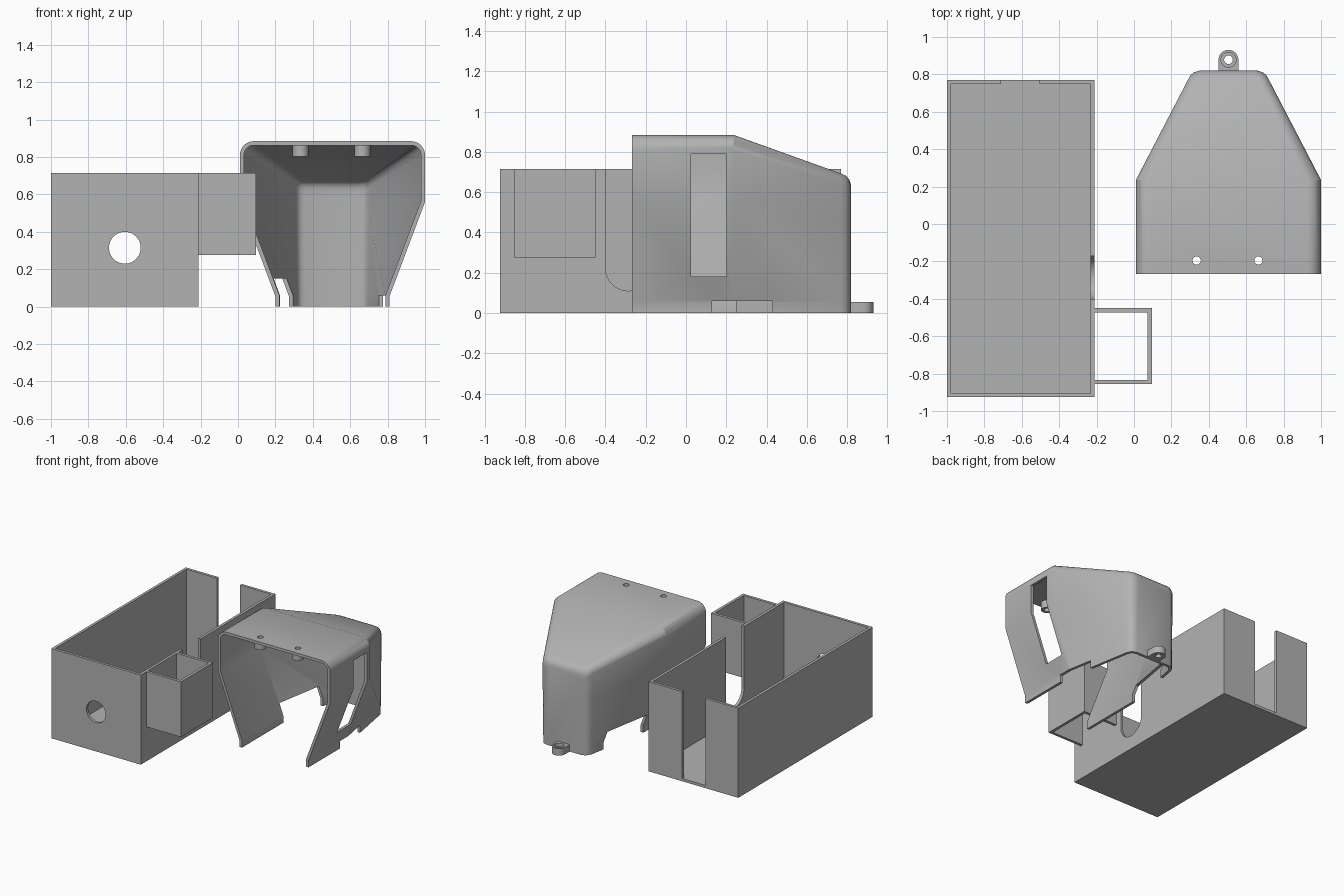
import bpy, bmesh, math
from mathutils import Matrix

if "Cube" in bpy.data.objects:
    bpy.data.objects.remove(bpy.data.objects["Cube"])

grey = bpy.data.materials.new("grey plastic")
grey.diffuse_color = (0.45, 0.45, 0.45, 1)
grey.use_nodes = True
grey.node_tree.nodes["Principled BSDF"].inputs["Base Color"].default_value = grey.diffuse_color
T = 0.022          # wall thickness
CX = 0.505         # hood centre line


def to_object(name, bm):
    mesh = bpy.data.meshes.new(name)
    bm.to_mesh(mesh)
    bm.free()
    mesh.materials.append(grey)
    ob = bpy.data.objects.new(name, mesh)
    bpy.context.collection.objects.link(ob)
    return ob


def box(name, x0, x1, y0, y1, z0, z1):
    bm = bmesh.new()
    bmesh.ops.create_cube(bm, size=1)
    for v in bm.verts:
        v.co.x = x1 if v.co.x > 0 else x0
        v.co.y = y1 if v.co.y > 0 else y0
        v.co.z = z1 if v.co.z > 0 else z0
    return to_object(name, bm)


def cylinder(name, centre, r, length, axis='Z', n=48):
    bm = bmesh.new()
    bmesh.ops.create_cone(bm, cap_ends=True, segments=n, radius1=r, radius2=r, depth=length)
    turn = {'X': Matrix.Rotation(math.pi / 2, 4, 'Y'),
            'Y': Matrix.Rotation(math.pi / 2, 4, 'X'), 'Z': Matrix()}[axis]
    bm.transform(Matrix.Translation(centre) @ turn)
    return to_object(name, bm)


def apply_all(ob):
    bpy.context.view_layer.objects.active = ob
    for m in list(ob.modifiers):
        bpy.ops.object.modifier_apply(modifier=m.name)


def cut(ob, *cutters):
    for c in cutters:
        m = ob.modifiers.new("cut", 'BOOLEAN')
        m.operation, m.solver, m.object = 'DIFFERENCE', 'EXACT', c
    apply_all(ob)
    for c in cutters:
        bpy.data.objects.remove(c)


def smooth(ob):
    bpy.ops.object.select_all(action='DESELECT')
    ob.select_set(True)
    bpy.context.view_layer.objects.active = ob
    bpy.ops.object.shade_smooth_by_angle(angle=math.radians(30))


# Open tray with a cable hole, a back slot and a round-bottomed side slot
tray = box("tray", -1, -0.21, -0.925, 0.77, 0, 0.715)
cut(tray,
    box("c", -1 + T, -0.21 - T, -0.925 + T, 0.77 - T, T, 1),
    cylinder("c", (-0.605, -0.92, 0.315), 0.085, 0.2, 'Y'),
    box("c", -0.71, -0.505, 0.70, 0.9, T, 1),
    box("c", -0.28, -0.1, -0.40, -0.17, 0.225, 1),
    cylinder("c", (-0.2, -0.285, 0.225), 0.115, 0.16, 'X'))
smooth(tray)

# Side pocket, open at the top and bottom
pocket = box("side_pocket", -0.215, 0.095, -0.855, -0.45, 0.275, 0.715)
cut(pocket, box("c", -0.3, 0.095 - T, -0.855 + T, -0.45 - T, 0, 1))


def section(y, w, top, knee, foot, r=0.075, n=8):
    """Half outline of the hood from foot to roof, then mirrored."""
    half = [(foot, 0), (foot, 0.055), (w, knee)]
    for i in range(n + 1):
        a = math.pi / 2 * i / n
        half.append((w - r + r * math.cos(a), top - r + r * math.sin(a)))
    pts = half + [(-x, z) for x, z in reversed(half)]
    return [(CX + x, y, z) for x, z in pts]


# Hood: straight front, tapering to a rounded back
sections = [section(-0.268, 0.495, 0.885, 0.56, 0.305),
            section(0.235, 0.495, 0.885, 0.56, 0.305),
            section(0.77, 0.217, 0.693, 0.465, 0.211, 0.05),
            section(0.795, 0.203, 0.681, 0.463, 0.198, 0.05),
            section(0.811, 0.184, 0.663, 0.46, 0.18, 0.045),
            section(0.82, 0.155, 0.635, 0.455, 0.152, 0.035)]
bm = bmesh.new()
rows = [[bm.verts.new(p) for p in s] for s in sections]
for a, b in zip(rows, rows[1:]):
    for i in range(len(a) - 1):
        bm.faces.new((a[i], a[i + 1], b[i + 1], b[i]))
bm.faces.new(rows[-1])
bmesh.ops.recalc_face_normals(bm, faces=bm.faces)
bm.normal_update()
back = max(bm.faces, key=lambda f: f.calc_center_median().y)
if back.normal.y < 0:
    bmesh.ops.reverse_faces(bm, faces=bm.faces)
hood = to_object("hood", bm)
solid = hood.modifiers.new("wall", 'SOLIDIFY')
solid.thickness, solid.offset, solid.use_even_offset = T, -1, True
apply_all(hood)
HOLES = (0.335, 0.665)
cut(hood,
    box("c", 0.65, 1.2, 0.025, 0.20, 0.18, 0.79),       # right window
    box("c", 0.60, 1.0, 0.13, 0.43, -0.1, 0.06),        # right foot notch
    box("c", 0.0, 0.40, 0.25, 0.65, -0.1, 0.15),        # left foot notch
    *[cylinder("c", (x, -0.195, 0.87), 0.022, 0.2) for x in HOLES])
smooth(hood)

# Screw bosses under the roof
for i, x in enumerate(HOLES):
    boss = cylinder("screw_boss_%d" % (i + 1), (x, -0.195, 0.835), 0.043, 0.065)
    cut(boss, cylinder("c", (x, -0.195, 0.83), 0.022, 0.2))
    smooth(boss)

# Rounded screw tab at the back
bm = bmesh.new()
outline = [(0.558, 0.81)]
outline += [(CX + 0.053 * math.cos(a), 0.878 + 0.053 * math.sin(a))
            for a in [math.pi * k / 16 for k in range(17)]]
outline += [(0.452, 0.81)]
face = bm.faces.new([bm.verts.new((x, y, 0)) for x, y in outline])
ext = bmesh.ops.extrude_face_region(bm, geom=[face])
bmesh.ops.translate(bm, vec=(0, 0, 0.055),
                    verts=[v for v in ext["geom"] if isinstance(v, bmesh.types.BMVert)])
bmesh.ops.recalc_face_normals(bm, faces=bm.faces)
tab = to_object("screw_tab", bm)
cut(tab, cylinder("c", (CX, 0.878, 0), 0.023, 0.3),
    cylinder("c", (CX, 0.878, 0.08), 0.04, 0.1))
smooth(tab)
